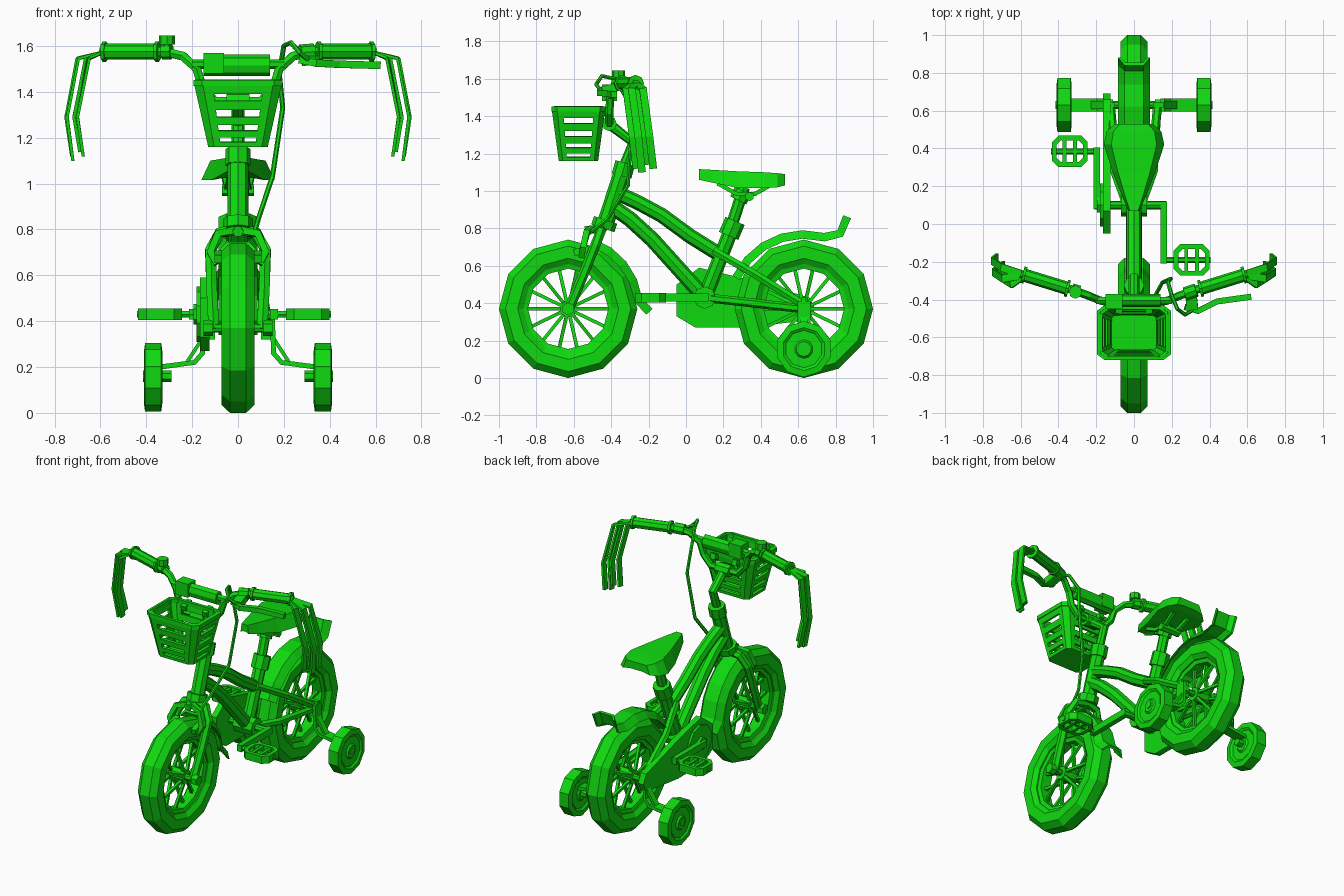
import bpy, bmesh
from math import sin, cos, pi, tau, radians
from mathutils import Vector

cube = bpy.data.objects.get("Cube")
if cube:
    bpy.data.objects.remove(cube, do_unlink=True)

GREEN = (0.005, 0.7, 0.005, 1)
paint = bpy.data.materials.new("bright_green")
paint.use_nodes = True
paint.diffuse_color = GREEN
paint.node_tree.nodes["Principled BSDF"].inputs["Base Color"].default_value = GREEN


def build(name, *parts, closed=False, open_top=False, skip=None):
    """Skin every list of rings into one object."""
    bm = bmesh.new()
    for rings in parts:
        loops = [[bm.verts.new(point) for point in ring] for ring in rings]
        count = len(loops[0])
        for i in range(len(loops) if closed else len(loops) - 1):
            low, high = loops[i], loops[(i + 1) % len(loops)]
            for j in range(count):
                k = (j + 1) % count
                if not (skip and skip(i, j)):
                    bm.faces.new((low[j], low[k], high[k], high[j]))
        if not closed:
            bm.faces.new(loops[0][::-1])
            if not open_top:
                bm.faces.new(loops[-1])
    bmesh.ops.recalc_face_normals(bm, faces=bm.faces)
    mesh = bpy.data.meshes.new(name)
    bm.to_mesh(mesh)
    bm.free()
    mesh.materials.append(paint)
    obj = bpy.data.objects.new(name, mesh)
    bpy.context.collection.objects.link(obj)
    return obj


def tube(points, radius, sides=6, depth=None, section=None):
    """Sweep a section along a path; four sides give a box of half extents."""
    points = [Vector(p) for p in points]
    steps = [(b - a).normalized() for a, b in zip(points, points[1:])]
    axes = [Vector(a) for a in ((1, 0, 0), (0, 1, 0), (0, 0, 1))]
    ref = min(axes, key=lambda a: round(max(abs(s.dot(a)) for s in steps), 3))
    if not section:
        grow, turn = (2 ** 0.5, pi / 4) if sides == 4 else (1, 0)
        section = [(radius * grow * cos(turn + tau * i / sides),
                    (depth or radius) * grow * sin(turn + tau * i / sides)) for i in range(sides)]
    rings = []
    for i, p in enumerate(points):
        t = (steps[max(i - 1, 0)] + steps[min(i, len(steps) - 1)]).normalized()
        u = (ref - t * ref.dot(t)).normalized()
        v = u.cross(t)
        rings.append([p + u * a + v * b for a, b in section])
    return rings


def revolve(profile, centre, sides):
    """Turn (x, radius) pairs about an axis running along x."""
    x0, y0, z0 = centre
    return [[(x0 + x, y0 + r * cos(pi / 2 + tau * i / sides), z0 + r * sin(pi / 2 + tau * i / sides))
             for i in range(sides)] for x, r in profile]


def drum(x0, x1, r, y, z, sides=8):
    return revolve([(x0, r), (x1, r)], (0, y, z), sides)


def octagon(x, y, z, hx, hy, cut):
    return [(x + a * hx, y + b * (hy - cut), z) if flat else (x + a * (hx - cut), y + b * hy, z)
            for a, b, flat in ((1, -1, 1), (1, 1, 1), (1, 1, 0), (-1, 1, 0),
                               (-1, 1, 1), (-1, -1, 1), (-1, -1, 0), (1, -1, 0))]


def arc(y, z, r, start, end, count):
    return [(0, y + r * cos(radians(a)), z + r * sin(radians(a)))
            for a in (start + (end - start) * i / count for i in range(count + 1))]


AXLE_Z = 0.37
WHEELS = {"front": -0.63, "rear": 0.63}
SIDES = {"left": 1, "right": -1}

# Wheels: tyre, rim, hub and alternating spokes
TYRE = [(-.035, .37), (.035, .37), (.072, .335), (.072, .27), (.05, .24), (-.05, .24), (-.072, .27), (-.072, .335)]
RIM = [(-.045, .25), (.045, .25), (.035, .215), (-.035, .215)]
for end, y in WHEELS.items():
    hub = (0, y, AXLE_Z)
    build(end + "_tyre", revolve(TYRE, hub, 12), closed=True)
    build(end + "_rim", revolve(RIM, hub, 12), closed=True)
    build(end + "_hub", drum(-.055, .055, .045, y, AXLE_Z), drum(-.14, .14, .02, y, AXLE_Z),
          drum(-.15, -.11, .035, y, AXLE_Z, 6), drum(.11, .15, .035, y, AXLE_Z, 6))
    spokes = []
    for i in range(14):
        a = tau * i / 14
        spokes.append(tube([(.045 * (-1) ** i, y + .03 * cos(a), AXLE_Z + .03 * sin(a)),
                            (0, y + .23 * cos(a), AXLE_Z + .23 * sin(a))], .009, 4))
    build(end + "_spokes", *spokes)

# Mudguards
GUARD = [(-.085, -.045), (-.05, 0), (.05, 0), (.085, -.045), (.07, -.045), (.045, -.015), (-.045, -.015), (-.07, -.045)]
rear_path = arc(WHEELS["rear"], AXLE_Z, .42, 155, 75, 5) + [(0, .81, .79), (0, .84, .87)]
build("rear_mudguard", tube(rear_path, 0, section=GUARD))
front_path = arc(WHEELS["front"], AXLE_Z, .4, 70, 8, 4) + [(0, -.18, .37)]
build("front_mudguard", tube(front_path, 0, section=GUARD))

# Frame tubes
build("head_tube", tube([(0, -.43, .83), (0, -.335, 1.12)], .045, 8))
build("head_cups", tube([(0, -.445, .8), (0, -.43, .845)], .065, 8), tube([(0, -.345, 1.08), (0, -.325, 1.15)], .054, 8))
build("top_tube", tube([(0, -.37, .99), (0, -.26, .94), (0, -.13, .87), (0, .02, .76), (0, .18, .66)], .04, 8))
build("down_tube", tube([(0, -.4, .92), (0, -.3, .85), (0, -.18, .74), (0, .1, .43)], .042, 8))
build("seat_tube", tube([(0, .1, .43), (0, .245, .8)], .04, 8))
build("bottom_bracket", drum(-.07, .07, .06, .1, .43))
for side, s in SIDES.items():
    build(side + "_seat_stay", tube([(s * .03, .15, .68), (s * .1, .36, .56), (s * .125, .63, .39)], .024))
    build(side + "_chain_stay", tube([(s * .04, .1, .43), (s * .105, .28, .41), (s * .125, .63, .37)], .024))
    build(side + "_dropout", tube([(s * .13, .63, .43), (s * .13, .63, .32)], .03, 4, .012))

# Fork and brake caliper
for side, s in SIDES.items():
    build(side + "_fork_leg", tube([(0, -.445, .8), (s * .08, -.455, .785), (s * .12, -.485, .71),
                                    (s * .115, -.55, .55), (s * .105, -.63, .36)], .027))
    build(side + "_caliper_arm", tube([(0, -.5, .8), (s * .09, -.53, .78), (s * .12, -.55, .7), (s * .09, -.56, .65)], .016, 4))
    build(side + "_brake_pad", tube([(s * .085, -.6, .67), (s * .085, -.52, .69)], .018, 4))
build("caliper_bolt", tube([(0, -.54, .79), (0, -.44, .8)], .025))

# Saddle and post
SADDLE = [(.07, .03, 1.117, 1.06), (.14, .06, 1.113, 1.045), (.28, .115, 1.105, 1.015),
          (.42, .16, 1.1, 1.015), (.49, .145, 1.095, 1.02), (.53, .1, 1.09, 1.03)]
build("saddle", [[(-w * .75, y, top), (w * .75, y, top), (w, y, low), (w * .5, y, low + .01),
                  (-w * .5, y, low + .01), (-w, y, low)] for y, w, top, low in SADDLE])
build("seat_post", tube([(0, .23, .77), (0, .31, 1.02)], .032, 8))
build("seat_clamps", tube([(0, .228, .76), (0, .262, .84)], .056, 8), tube([(0, .28, .95), (0, .305, 1.0)], .048, 8),
      drum(-.07, .07, .025, .34, .97, 6))
build("saddle_rails", *[tube([(s * .035, .17, 1.04), (s * .045, .27, .985), (s * .05, .37, .985), (s * .06, .45, 1.03)], .011, 4)
                        for s in SIDES.values()])

# Chain guard with its round front cover
OUTLINE = [(-.05, .5), (-.05, .33), (.05, .27), (.32, .27), (.66, .31), (.69, .37), (.66, .43), (.32, .53), (.07, .59)]
build("chain_guard", [[(x, y, z) for y, z in OUTLINE] for x in (-.165, -.125)])
build("chain_cover", drum(-.18, -.16, .12, .1, .43, 10), drum(-.195, -.17, .045, .1, .43, 6))

# Cranks and pedals
build("crank_axle", drum(-.21, .17, .022, .1, .43))
for side, x, end_y, pedal_x in (("left", .157, -.19, .305), ("right", -.197, .385, -.34)):
    build(side + "_crank", tube([(x, .08 if end_y > 0 else .12, .43), (x, end_y + (.02 if end_y > 0 else -.02), .43)], .017, 4, .022))
    build(side + "_pedal_frame", [octagon(pedal_x, end_y, z, .095 - t, .083 - t, .035 - t / 2)
                                  for z, t in ((.405, 0), (.455, 0), (.455, .025), (.405, .025))], closed=True)
    reach = .1 if pedal_x > 0 else -.1
    build(side + "_pedal_bars", tube([(x, end_y, .43), (pedal_x + reach, end_y, .43)], .016),
          *[tube([(pedal_x + d, end_y - .07, .43), (pedal_x + d, end_y + .07, .43)], .01, 4, .02) for d in (-.028, .028)])

# Training wheels on bent arms
TRAINER = [(-.04, .04), (-.03, .05), (-.03, .1), (-.04, .115), (-.035, .15), (.035, .15), (.04, .115), (.03, .1), (.03, .05), (.04, .04)]
for side, s in SIDES.items():
    build(side + "_training_wheel", revolve(TRAINER, (s * .37, .63, .155), 10))
    build(side + "_training_bolt", drum(s * .29, s * .415, .025, .63, .16, 6))
    build(side + "_training_arm", tube([(s * .15, .63, .41), (s * .155, .63, .26), (s * .19, .63, .22), (s * .34, .63, .2)], .035, 4, .011),
          tube([(s * .145, .63, .34), (s * .22, .63, .225)], .02, 4, .008))

# Stem and handlebar
build("stem", tube([(0, -.345, 1.1), (0, -.285, 1.26), (0, -.4, 1.35)], .028, 8))
build("stem_clamp", drum(-.05, .05, .04, -.41, 1.36))
half = [(.1, -.41, 1.36), (.155, -.41, 1.42), (.18, -.405, 1.5), (.24, -.38, 1.555), (.32, -.35, 1.575), (.6, -.265, 1.575)]
build("handlebar", tube([(-x, y, z) for x, y, z in half[::-1]] + half, .022))
build("handlebar_pad", tube([(-.15, -.405, 1.515), (.14, -.405, 1.515)], .035, 8, .047))
build("pad_ends", tube([(-.15, -.41, 1.525), (-.06, -.41, 1.525)], .04, 4, .045),
      drum(-.2, .2, .02, -.405, 1.52, 6))
for side, s in SIDES.items():
    build(side + "_grip", tube([(s * .35, -.342, 1.575), (s * .58, -.271, 1.575)], .035, 8),
          *[tube([(s * x, -.45 + x * .31, 1.575), (s * (x + .015), -.446 + x * .31, 1.575)], .045, 8) for x in (.345, .575)])
    # Grip streamers
    for i, (x, y, drop) in enumerate(((.7, -.19, 0), (.665, -.23, .02), (.65, -.28, 0), (.695, -.25, -.02))):
        build(side + "_streamer_" + str(i + 1),
              tube([(s * .58, -.27, 1.575), (s * x, y - .04, 1.545), (s * (x + .05), y - .005, 1.29), (s * (x + .025), y + .015, 1.12 + drop)],
                   .02, 4, .007))

# Bell, brake lever and cable
build("bell", tube([(-.31, -.36, 1.575), (-.31, -.36, 1.615)], .018, 6), tube([(-.31, -.36, 1.605), (-.31, -.36, 1.645)], .035, 8))
build("bell_clamp", tube([(-.33, -.347, 1.575), (-.29, -.36, 1.575)], .034, 8))
build("lever_clamp", tube([(.27, -.37, 1.57), (.33, -.35, 1.575)], .036, 8),
      tube([(.3, -.36, 1.56), (.31, -.45, 1.535)], .03, 4, .022))
build("brake_lever", tube([(.27, -.44, 1.54), (.34, -.46, 1.525), (.44, -.41, 1.52), (.62, -.385, 1.515)], .016, 4, .016))
build("brake_cable", tube([(.32, -.45, 1.53), (.27, -.48, 1.57), (.23, -.45, 1.615), (.2, -.38, 1.6), (.18, -.31, 1.48), (.195, -.29, 1.33),
                           (.15, -.31, 1.03), (.09, -.42, .85), (.07, -.51, .78)], .011))

# Basket: tapered wall with rows of slots
LEVELS = (1.16, 1.18, 1.2, 1.23, 1.255, 1.29, 1.32, 1.36, 1.39, 1.45)


def basket_ring(z):
    f = (z - LEVELS[0]) / (LEVELS[-1] - LEVELS[0])
    hx, hy = .13 + .065 * f, .105 + .04 * f
    row = (-.8, -.58, .58, .8)
    sides = [(a, -1) for a in row] + [(1, a) for a in row]
    return [(hx * a, -.575 + hy * b, z) for a, b in sides + [(-a, -b) for a, b in sides]]


basket = build("basket", [basket_ring(z) for z in LEVELS], open_top=True,
               skip=lambda i, j: i % 2 == 1 and j % 4 == 1)
wall = basket.modifiers.new("wall", "SOLIDIFY")
wall.thickness = .018
build("basket_rim", [[(x * k, -.575 + (y + .575) * k, z) for x, y, _ in basket_ring(1.45)]
                     for z, k in ((1.425, 1), (1.452, 1), (1.452, .85), (1.425, .85))], closed=True)
build("basket_bracket", *[tube([(s * .08, -.4, 1.43), (s * .08, -.47, 1.41)], .018, 4) for s in SIDES.values()])
